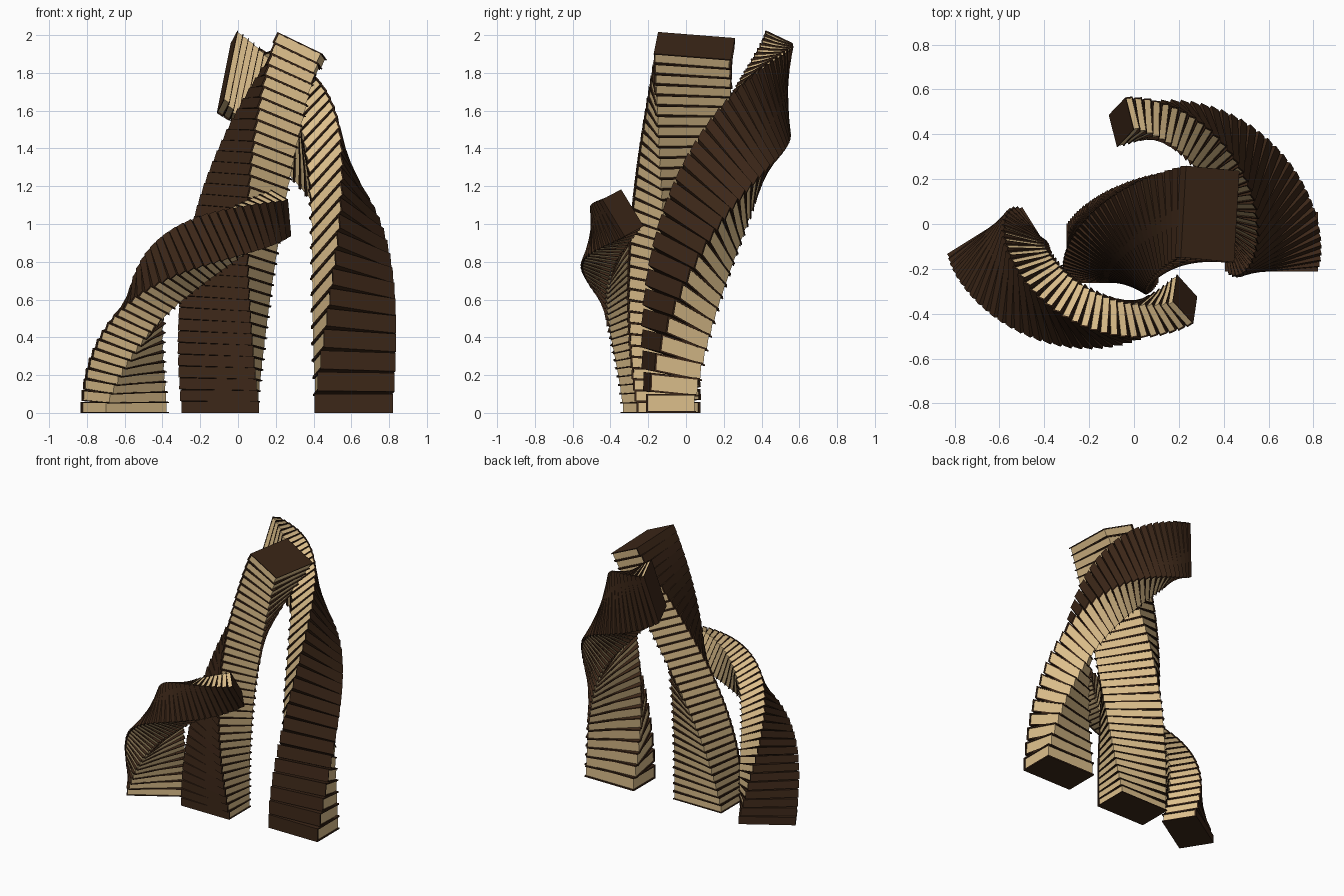
import bpy, bmesh
from math import radians
from mathutils import Matrix, Vector

if "Cube" in bpy.data.objects:
    bpy.data.objects.remove(bpy.data.objects["Cube"])


def material(name, rgb):
    m = bpy.data.materials.new(name)
    m.diffuse_color = (*rgb, 1)
    m.use_nodes = True
    m.node_tree.nodes["Principled BSDF"].inputs["Base Color"].default_value = m.diffuse_color
    return m


COVER = material("dark_leather", (0.045, 0.02, 0.009))
PAPER = material("cream_paper", (0.72, 0.52, 0.26))
COUNT = 34


def add_box(bm, lo, hi, matrix, slot):
    lo, hi = Vector(lo), Vector(hi)
    fit = Matrix.Translation((lo + hi) / 2) @ Matrix.Diagonal((*(hi - lo), 1))
    verts = bmesh.ops.create_cube(bm, size=1, matrix=matrix @ fit)["verts"]
    for f in {f for v in verts for f in v.link_faces}:
        f.material_index = slot


def add_book(bm, length, width, h, matrix):
    x, y, c, inset = length / 2, width / 2, h * 0.1, 0.008
    # covers
    add_box(bm, (-x, -y, 0), (x, y, c), matrix, 0)
    add_box(bm, (-x, -y, h - c), (x, y, h), matrix, 0)
    # spine
    add_box(bm, (-x, -y, c), (x, -y + 0.01, h - c), matrix, 0)
    # page block
    add_box(bm, (-x + inset, -y + 0.01, c), (x - inset, y - inset, h - c), matrix, 1)


def book_stack(name, base, yaw, stretch, size, height, axis, turn, end_scale):
    """Each book sits on the last, turned and scaled by the same step."""
    h = height / COUNT
    step = (Matrix.Translation((0, 0, h))
            @ Matrix.Rotation(radians(turn) / COUNT, 4, Vector(axis).normalized())
            @ Matrix.Scale(end_scale ** (1 / COUNT), 4))
    bm = bmesh.new()
    m = Matrix.Identity(4)
    for _ in range(COUNT):
        add_book(bm, *size, h, m)
        m = m @ step
    mesh = bpy.data.meshes.new(name)
    bm.to_mesh(mesh)
    bm.free()
    mesh.materials.append(COVER)
    mesh.materials.append(PAPER)
    ob = bpy.data.objects.new(name, mesh)
    ob.location = (*base, 0)
    ob.rotation_euler.z = radians(yaw)
    ob.scale.z = stretch
    bpy.context.collection.objects.link(ob)


# middle stack: gentle clockwise lean
book_stack("middle_book_stack", (-0.095, -0.13), 0, 1, (0.41, 0.265), 2.02,
           (-0.24, 0.18, -0.95), 100, 1)
# right stack: tall, tapering corkscrew
book_stack("right_book_stack", (0.613, -0.08), 0, 1.72, (0.415, 0.265), 2.0,
           (-0.57, 0.04, 0.82), 206, 0.57)
# left stack: the same corkscrew, shorter and turned round
book_stack("left_book_stack", (-0.60, -0.135), 212, 1, (0.395, 0.25), 2.0,
           (-0.56, 0.11, 0.83), 206, 0.57)
